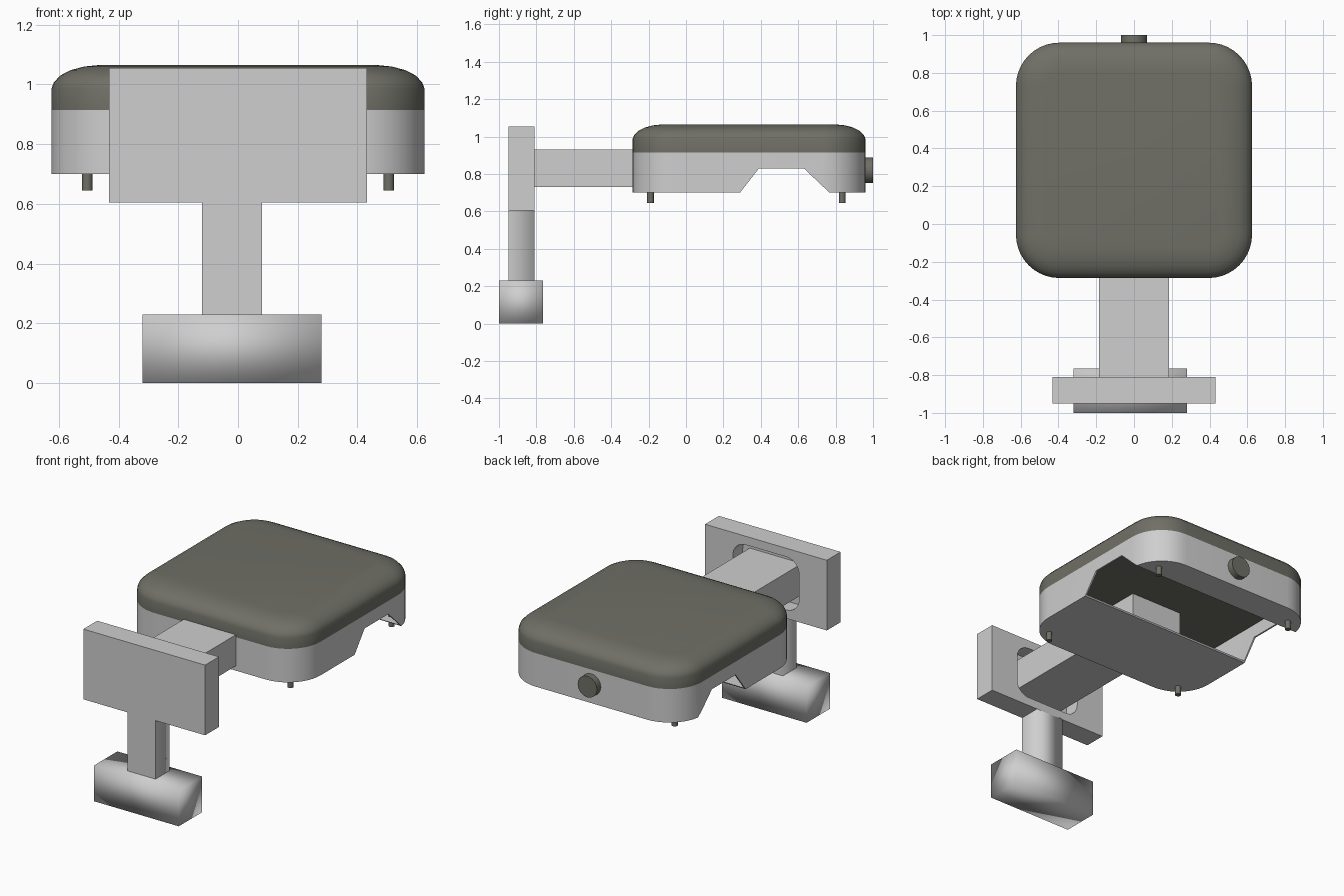
import bpy, bmesh, math
from mathutils import Matrix, Vector

cube = bpy.data.objects.get("Cube")
if cube:
    bpy.data.objects.remove(cube, do_unlink=True)


def material(name, color):
    m = bpy.data.materials.new(name)
    m.use_nodes = True
    m.diffuse_color = (*color, 1)
    m.node_tree.nodes["Principled BSDF"].inputs["Base Color"].default_value = (*color, 1)
    return m


light = material("light grey", (0.62, 0.62, 0.62))
dark = material("dark olive grey", (0.16, 0.16, 0.135))


def finish(name, bm, mat):
    bmesh.ops.recalc_face_normals(bm, faces=bm.faces)
    mesh = bpy.data.meshes.new(name)
    bm.to_mesh(mesh)
    bm.free()
    mesh.materials.append(mat)
    obj = bpy.data.objects.new(name, mesh)
    bpy.context.collection.objects.link(obj)
    return obj


def activate(obj):
    bpy.ops.object.select_all(action='DESELECT')
    obj.select_set(True)
    bpy.context.view_layer.objects.active = obj


def smooth(obj, degrees=35):
    activate(obj)
    bpy.ops.object.shade_smooth_by_angle(angle=math.radians(degrees))


def box(name, x, y, z, mat):
    bm = bmesh.new()
    bmesh.ops.create_cube(bm, size=1)
    for v in bm.verts:
        v.co = [a[0] + (c + 0.5) * (a[1] - a[0]) for a, c in zip((x, y, z), v.co)]
    return finish(name, bm, mat)


def cylinder(name, center, radius, depth, sides, mat, rotation=Matrix()):
    bm = bmesh.new()
    bmesh.ops.create_cone(bm, cap_ends=True, segments=sides, radius1=radius, radius2=radius,
                          depth=depth, matrix=Matrix.Translation(center) @ rotation)
    obj = finish(name, bm, mat)
    smooth(obj)
    return obj


def rounded_rect(hx, hy, r, steps=10):
    points = []
    for i, (sx, sy) in enumerate(((1, 1), (-1, 1), (-1, -1), (1, -1))):
        for k in range(steps + 1):
            a = math.pi / 2 * (i + k / steps)
            points.append((sx * (hx - r) + r * math.cos(a), sy * (hy - r) + r * math.sin(a)))
    return points


def loft(name, rings, mat, close_last=True):
    bm = bmesh.new()
    loops = [[bm.verts.new(p) for p in ring] for ring in rings]
    n = len(loops[0])
    for a, b in zip(loops, loops[1:]):
        for i in range(n):
            bm.faces.new((a[i], a[(i + 1) % n], b[(i + 1) % n], b[i]))
    bm.faces.new(loops[0])
    if close_last:
        bm.faces.new(loops[-1])
    return finish(name, bm, mat)


def cut(obj, cutter):
    cutter.hide_render = True
    mod = obj.modifiers.new("cut", 'BOOLEAN')
    mod.operation = 'DIFFERENCE'
    mod.solver = 'EXACT'
    mod.object = cutter
    activate(obj)
    bpy.ops.object.modifier_apply(modifier=mod.name)
    bpy.data.objects.remove(cutter, do_unlink=True)


# Housing: square footprint with rounded corners
HX, HY, CY, R = 0.625, 0.623, 0.337, 0.23


def housing_ring(inset, z):
    return [(px, py + CY, z) for px, py in rounded_rect(HX - inset, HY - inset, R - inset)]


lid = loft("lid", [housing_ring(i, z) for i, z in (
    (0, 0.915), (0, 0.985), (0.008, 1.007), (0.03, 1.03),
    (0.065, 1.048), (0.11, 1.06), (0.16, 1.065))], dark)
smooth(lid, 40)

# Thin-walled tray with a trapezoid notch across both sides
tray = loft("tray", [housing_ring(0, 0.70), housing_ring(0, 0.915)], light, close_last=False)
shell = tray.modifiers.new("wall", 'SOLIDIFY')
shell.thickness = 0.012
shell.offset = -1
activate(tray)
bpy.ops.object.modifier_apply(modifier=shell.name)
notch = ((0.25, 0.65), (0.39, 0.83), (0.63, 0.83), (0.82, 0.65))
cut(tray, loft("notch_cutter", [[(x, y, z) for y, z in notch] for x in (-1, 1)], light))
smooth(tray)

# Feet and rear knob
for sx, side in ((1, "left"), (-1, "right")):
    for y, end in ((-0.19, "front"), (0.835, "back")):
        cylinder(f"{end}_{side}_foot", Vector((sx * 0.505, y, 0.68)), 0.018, 0.07, 12, dark)
cylinder("rear_knob", Vector((0, 0.975, 0.82)), 0.068, 0.05, 32, dark,
         Matrix.Rotation(math.pi / 2, 4, 'X'))

# Arm reaching into the housing
box("arm", (-0.185, 0.185), (-0.92, 0.21), (0.73, 0.93), light)

# Upright plate with a rounded recess around the arm
plate = box("plate", (-0.432, 0.432), (-0.95, -0.81), (0.605, 1.055), light)
recess = rounded_rect(0.235, 0.17, 0.09)
cut(plate, loft("recess_cutter",
                [[(x, y, z + 0.83) for x, z in recess] for y in (-0.91, -0.7)], light))
smooth(plate)

# Post: its rear edges are shaded soft
post = box("post", (-0.12, 0.08), (-0.95, -0.81), (0.23, 0.61), light)
post.data.shade_smooth()
for e in post.data.edges:
    a, b = (post.data.vertices[i].co for i in e.vertices)
    e.use_edge_sharp = abs(a.z - b.z) < 0.01 or a.y < -0.9

# Foot block, shaded soft all round
block = box("foot_block", (-0.32, 0.28), (-1.0, -0.765), (0, 0.23), light)
block.data.shade_smooth()
